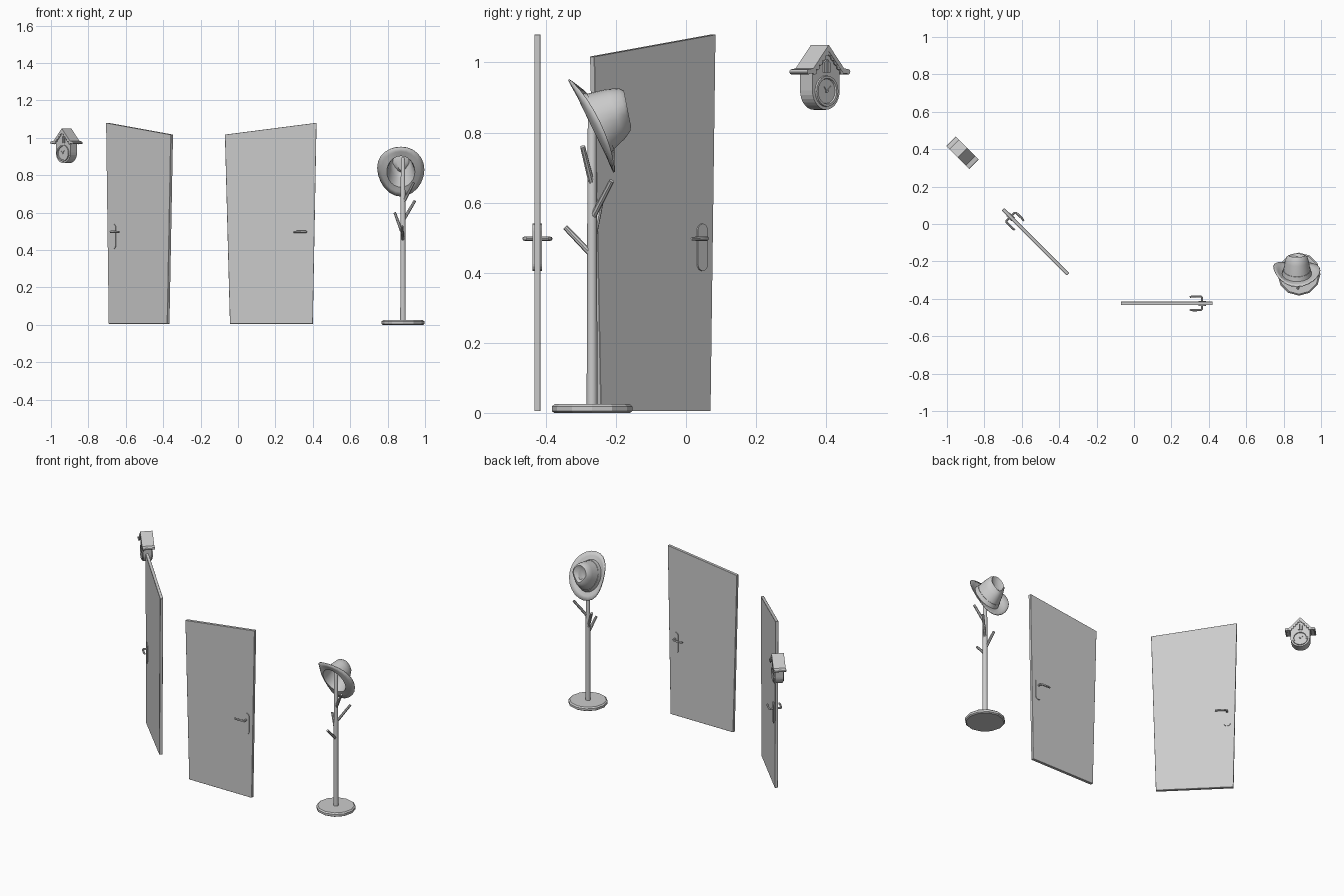
import bpy, bmesh
from math import sin, cos, pi, radians
from mathutils import Matrix, Vector

if "Cube" in bpy.data.objects:
    bpy.data.objects.remove(bpy.data.objects["Cube"])


def finish(name, bm, M=Matrix(), smooth=None):
    bmesh.ops.recalc_face_normals(bm, faces=bm.faces)
    me = bpy.data.meshes.new(name)
    bm.to_mesh(me)
    bm.free()
    ob = bpy.data.objects.new(name, me)
    bpy.context.collection.objects.link(ob)
    ob.matrix_world = M
    if smooth:
        bpy.ops.object.select_all(action='DESELECT')
        ob.select_set(True)
        bpy.context.view_layer.objects.active = ob
        bpy.ops.object.shade_smooth_by_angle(angle=radians(smooth))
    return ob


def prism(name, pts, y0, y1, M, bevel=0):
    """Extrude an (x, z) outline along y."""
    bm = bmesh.new()
    f = bm.faces.new([bm.verts.new((x, y0, z)) for x, z in pts])
    r = bmesh.ops.extrude_face_region(bm, geom=[f])
    bmesh.ops.translate(bm, vec=(0, y1 - y0, 0),
                        verts=[v for v in r['geom'] if isinstance(v, bmesh.types.BMVert)])
    if bevel:
        bmesh.ops.bevel(bm, geom=bm.edges[:], offset=bevel, segments=1, affect='EDGES')
    return finish(name, bm, M)


def loft(bm, rings, cap0=True, cap1=True):
    """Skin a list of equal-length vertex rings."""
    vs = [[bm.verts.new(p) for p in r] for r in rings]
    n = len(vs[0])
    for a, b in zip(vs, vs[1:]):
        for i in range(n):
            bm.faces.new((a[i], a[(i + 1) % n], b[(i + 1) % n], b[i]))
    if cap0:
        bm.faces.new(vs[0])
    if cap1:
        bm.faces.new(vs[-1])


def tube(name, path, radii, n=8, M=Matrix()):
    """Round bar through path points."""
    pts = [Vector(p) for p in path]
    rings = []
    for i, p in enumerate(pts):
        t = (pts[min(i + 1, len(pts) - 1)] - pts[max(i - 1, 0)]).normalized()
        ref = Vector((0, 0, 1)) if abs(t.z) < 0.95 else Vector((1, 0, 0))
        u = t.cross(ref).normalized()
        w = t.cross(u)
        rings.append([p + radii[i] * (u * cos(2 * pi * k / n) + w * sin(2 * pi * k / n)) for k in range(n)])
    bm = bmesh.new()
    loft(bm, rings)
    return finish(name, bm, M, 40)


def circle(cx, cz, r, n, a0=0, a1=2 * pi, rz=None):
    return [(cx + r * cos(a0 + (a1 - a0) * i / n), cz + (rz or r) * sin(a0 + (a1 - a0) * i / n))
            for i in range(n)]


# ---------- crooked doors ----------
DOOR = [(0.027, 0.005), (0.47, 0.005), (0.49, 1.08), (0.0, 1.017)]
UPPER = [(0.095, 0.495), (0.41, 0.495), (0.427, 0.895), (0.40, 0.895), (0.36, 0.905), (0.315, 0.935),
         (0.26, 0.952), (0.205, 0.945), (0.155, 0.915), (0.115, 0.885), (0.08, 0.88)]
LOWER = [(0.115, 0.083), (0.383, 0.115), (0.41, 0.405), (0.095, 0.405)]


def moulding(name, pts, side, M):
    bm = bmesh.new()
    y = side * 0.0095
    f = bm.faces.new([bm.verts.new((x, y, z)) for x, z in pts])
    bm.normal_update()
    if f.normal.y * side < 0:
        f.normal_flip()
    for t, d in ((0.009, 0.005), (0.006, 0.0), (0.012, -0.005)):
        bmesh.ops.inset_region(bm, faces=[f], thickness=t, depth=0, use_even_offset=True)
        bmesh.ops.translate(bm, vec=(0, side * d, 0), verts=f.verts[:])
    finish(name, bm, M)


def door(tag, M):
    prism(tag + "_slab", DOOR, -0.009, 0.009, M, 0.001)
    for side, s in ((-1, "front"), (1, "back")):
        moulding(f"{tag}_upper_panel_{s}", UPPER, side, M)
        moulding(f"{tag}_lower_panel_{s}", LOWER, side, M)
        plate = circle(0.434, 0.52, 0.02, 8, 0, pi) + [(0.414, 0.52)] + \
            circle(0.434, 0.425, 0.02, 8, pi, 2 * pi) + [(0.454, 0.425)]
        prism(f"{tag}_handle_plate_{s}", plate, side * 0.008, side * 0.0135, M)
        tube(f"{tag}_lever_{s}", [(0.434, side * 0.01, 0.497), (0.434, side * 0.03, 0.497),
                                  (0.428, side * 0.036, 0.497), (0.385, side * 0.037, 0.497),
                                  (0.368, side * 0.034, 0.497)], [0.006, 0.006, 0.006, 0.006, 0.005], 8, M)


door("front_door", Matrix.Translation((-0.07, -0.424, 0)))
TURN = Matrix.Rotation(radians(135), 4, 'Z')
door("side_door", Matrix.Translation((-0.353, -0.268, 0)) @ TURN)

# ---------- coat stand ----------
CX, CY = 0.882, -0.268
bm = bmesh.new()
loft(bm, [[(CX + r * cos(2 * pi * i / 12), CY + r * sin(2 * pi * i / 12), z) for i in range(12)]
          for r, z in ((0.108, 0), (0.115, 0.005), (0.115, 0.018), (0.107, 0.025), (0.02, 0.025))])
finish("stand_base", bm)
tube("stand_pole", [(CX, CY, 0.02), (CX, CY, 0.5), (CX, CY, 0.88), (CX, CY, 0.895)],
     [0.0155, 0.014, 0.012, 0.007], 10)
for i, (z, tip) in enumerate([(0.45, (0.876, -0.345, 0.53)), (0.48, (0.838, -0.243, 0.60)),
                              (0.555, (0.945, -0.212, 0.662)), (0.65, (0.94, -0.295, 0.76))]):
    tube(f"stand_peg_{i + 1}", [(CX, CY, z), tip], [0.009, 0.0075], 8)

# ---------- hat hanging on the stand ----------
HAT = Matrix(((-1, 0, 0, 0.871), (0, -0.44, 0.90, -0.268), (0, 0.90, 0.44, 0.82), (0, 0, 0, 1)))


def hat_ring(rx, ry, h, curl=0, tilt=0, pinch=0, n=24):
    out = []
    for i in range(n):
        c, s = cos(2 * pi * i / n), sin(2 * pi * i / n)
        front = max(0, -s)
        out.append((rx * c * (1 - pinch * front), ry * s, h + curl * c * c * (1 + 0.3 * c) + tilt * s))
    return out


bm = bmesh.new()
loft(bm, [hat_ring(0.123, 0.147, 0.0, 0.036), hat_ring(0.10, 0.12, 0.001, 0.014),
          hat_ring(0.077, 0.095, 0.002), hat_ring(0.072, 0.088, 0.025),
          hat_ring(0.064, 0.075, 0.075, 0, 0.008, 0.15), hat_ring(0.056, 0.062, 0.103, 0, 0.012, 0.35),
          hat_ring(0.045, 0.05, 0.112, 0, 0.013, 0.45), hat_ring(0.022, 0.032, 0.098, 0, 0.01, 0.4)],
     cap0=False)
hat = finish("hat", bm, HAT, 45)
sol = hat.modifiers.new("thickness", 'SOLIDIFY')
sol.thickness = 0.005
bm = bmesh.new()
loft(bm, [hat_ring(0.079, 0.097, 0.003), hat_ring(0.0775, 0.094, 0.012), hat_ring(0.074, 0.09, 0.027),
          hat_ring(0.07, 0.086, 0.027)], cap0=False, cap1=False)
finish("hat_band", bm, HAT, 45)

# ---------- little wall clock shaped like a birdhouse ----------
CLK = Matrix.Translation((-0.917, 0.382, 0)) @ TURN
body = [(0.055, 0.985), (0, 1.035), (-0.055, 0.985)] + circle(0, 0.92, 0.055, 14, pi, 2 * pi) + [(0.055, 0.92)]
prism("clock_body", body, -0.025, 0.025, CLK)
half = [(0.0, 1.05), (0.062, 0.983), (0.083, 0.98), (0.083, 0.969), (0.06, 0.968), (0.0, 1.032)]
for s, tag in ((1, "right"), (-1, "left")):
    prism("clock_roof_" + tag, [(s * x, z) for x, z in half], -0.036, 0.036, CLK)
    tube("clock_eave_" + tag, [(s * 0.08, -0.036, 0.973), (s * 0.08, 0.036, 0.973)], [0.007, 0.007], 8, CLK)
    # scalloped trim along both gables
    for i in range(5):
        t = (i + 0.6) / 5
        for y in (-0.033, 0.033):
            prism("clock_scallop", circle(s * 0.06 * t, 1.034 - 0.066 * t, 0.008, 8), y - 0.002, y + 0.002, CLK)
for side, tag in ((-1, "front"), (1, "back")):
    y = side * 0.025
    bm = bmesh.new()
    loft(bm, [[(x, y + side * d, z) for x, z in circle(0, 0.918, r, 20)]
              for r, d in ((0.045, -0.002), (0.044, 0.006), (0.037, 0.006), (0.035, 0.001))], cap0=False)
    finish("clock_dial_" + tag, bm, CLK)
    prism("clock_hub_" + tag, circle(0, 0.918, 0.004, 8), y, y + side * 0.006, CLK)
    for ang, ln in ((-0.6, 0.016), (0.9, 0.022)):
        d, p = Vector((sin(ang), cos(ang))), Vector((cos(ang), -sin(ang))) * 0.0012
        o = Vector((0, 0.918))
        prism("clock_hand_" + tag, [tuple(o + p), tuple(o - p), tuple(o + d * ln - p), tuple(o + d * ln + p)],
              y + side * 0.001, y + side * 0.004, CLK)
    # small shutters above the dial
    for sx in (-1, 1):
        prism("clock_shutter_" + tag, [(sx * 0.002, 0.972), (sx * 0.012, 0.972), (sx * 0.012, 1.0),
                                       (sx * 0.002, 1.008)], y - side * 0.002, y + side * 0.005, CLK)
